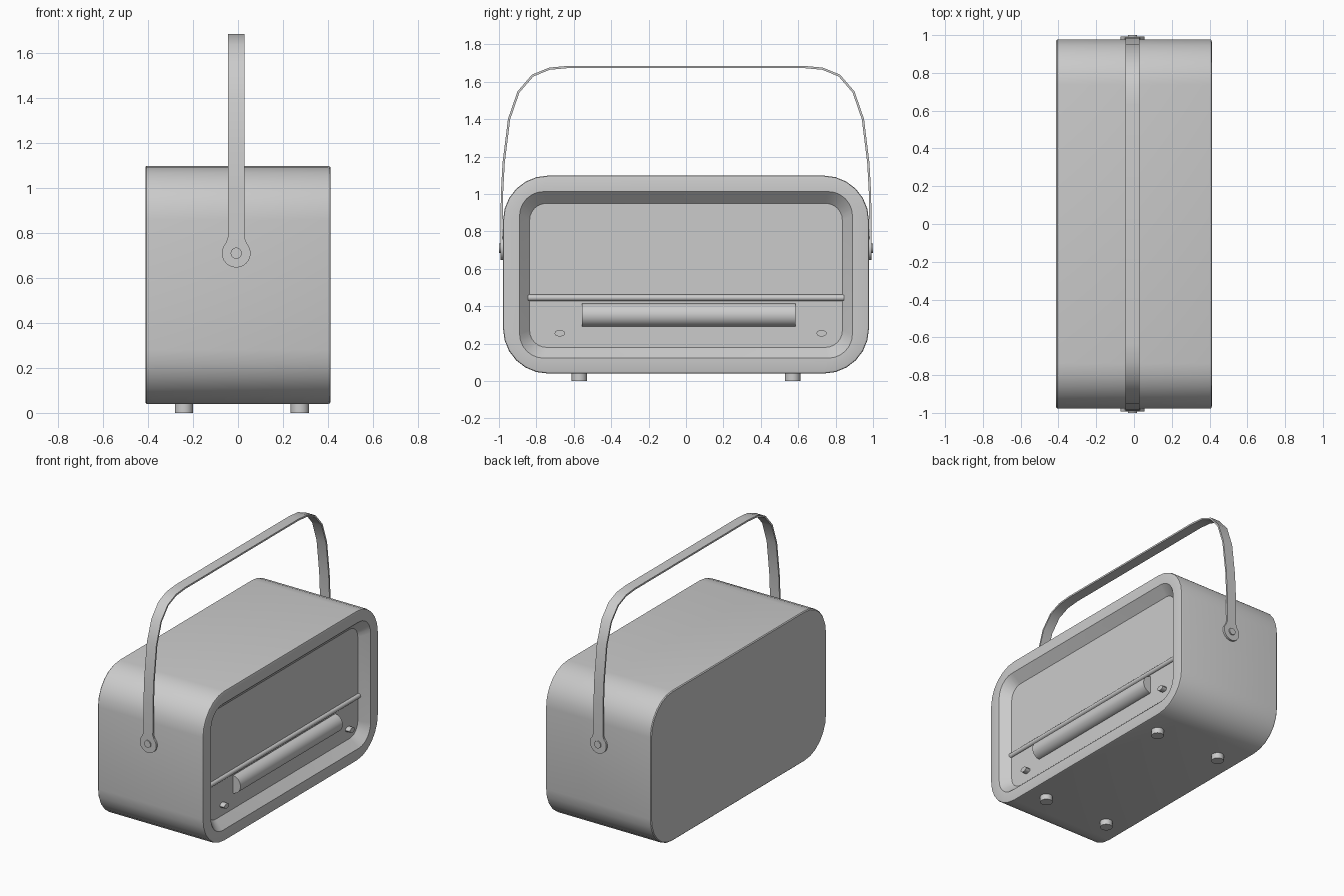
import bpy, math
from mathutils import Vector

if "Cube" in bpy.data.objects:
    bpy.data.objects.remove(bpy.data.objects["Cube"], do_unlink=True)

grey = bpy.data.materials.new("plain_grey")
grey.use_nodes = True
COLOUR = (0.6, 0.6, 0.6, 1)
grey.diffuse_color = COLOUR
grey.node_tree.nodes["Principled BSDF"].inputs["Base Color"].default_value = COLOUR

PANEL_X = 0.35   # depth of the recessed face
PIVOT_X = -0.008
PIVOT_Z = 0.71


def finish(obj, name, angle=35):
    obj.name = name
    obj.data.materials.append(grey)
    bpy.ops.object.select_all(action="DESELECT")
    obj.select_set(True)
    bpy.context.view_layer.objects.active = obj
    bpy.ops.object.shade_smooth_by_angle(angle=math.radians(angle))
    return obj


def loft(name, rings, angle=35):
    """Skin a list of equal rings and cap both ends."""
    n = len(rings[0])
    verts = [p for ring in rings for p in ring]
    faces = []
    for k in range(len(rings) - 1):
        for i in range(n):
            j = (i + 1) % n
            faces.append((k * n + i, k * n + j, (k + 1) * n + j, (k + 1) * n + i))
    faces.append(tuple(reversed(range(n))))
    faces.append(tuple(range(len(verts) - n, len(verts))))
    mesh = bpy.data.meshes.new(name)
    mesh.from_pydata(verts, [], faces)
    obj = bpy.data.objects.new(name, mesh)
    bpy.context.collection.objects.link(obj)
    bpy.context.view_layer.objects.active = obj
    obj.select_set(True)
    bpy.ops.object.mode_set(mode="EDIT")
    bpy.ops.mesh.select_all(action="SELECT")
    bpy.ops.mesh.normals_make_consistent(inside=False)
    bpy.ops.object.mode_set(mode="OBJECT")
    return finish(obj, name, angle)


def rounded_ring(x, half_y, bottom, top, radius, steps=6):
    """Rounded rectangle facing along x."""
    mid, half_z = (bottom + top) / 2, (top - bottom) / 2
    ring = []
    for corner, (sy, sz) in enumerate([(1, 1), (-1, 1), (-1, -1), (1, -1)]):
        for s in range(steps + 1):
            a = math.pi / 2 * (corner + s / steps)
            ring.append((x, sy * (half_y - radius) + radius * math.cos(a),
                         mid + sz * (half_z - radius) + radius * math.sin(a)))
    return ring


def cylinder(name, centre, axis, radius, length, sides=24, scale=(1, 1)):
    bpy.ops.mesh.primitive_cylinder_add(vertices=sides, radius=radius, depth=length)
    obj = bpy.context.object
    turn = Vector(axis).to_track_quat("Z", "Y").to_matrix()
    for v in obj.data.vertices:
        p = turn @ v.co
        v.co = Vector((p.x, p.y * scale[0], p.z * scale[1])) + Vector(centre)
    return finish(obj, name)


# Case: closed back, thin softened edges, rim and tapered recess
loft("case", [
    rounded_ring(-0.412, 0.972, 0.046, 1.092, 0.234),
    rounded_ring(-0.406, 0.978, 0.04, 1.098, 0.24),
    rounded_ring(0.4, 0.978, 0.04, 1.098, 0.24),
    rounded_ring(0.409, 0.975, 0.043, 1.095, 0.237),
    rounded_ring(0.412, 0.966, 0.052, 1.086, 0.228),
    rounded_ring(0.412, 0.89, 0.122, 1.013, 0.13),
    rounded_ring(PANEL_X, 0.836, 0.18, 0.95, 0.09),
])

# Divider rail across the recessed face
cylinder("divider_rail", (PANEL_X, 0, 0.445), (0, 1, 0), 0.017, 1.69, 12)

# Long half-round tuning drum
cylinder("tuning_drum", (PANEL_X - 0.005, 0.015, 0.353), (0, 1, 0), 0.063, 1.14, 32)

# Small oval knobs
for name, y in (("right_knob", -0.675), ("left_knob", 0.725)):
    cylinder(name, (PANEL_X + 0.01, y, 0.255), (1, 0, 0), 0.028, 0.05, 12, (1, 0.62))

# Feet
for x in (-0.24, 0.275):
    for y in (-0.57, 0.57):
        cylinder("foot", (x, y, 0.025), (0, 0, 1), 0.041, 0.05)

# Carrying handle: flat strap, flared towards its pivots (y, z, half width)
half = [(0.986, PIVOT_Z, 0.056), (0.986, 0.745, 0.05), (0.986, 0.78, 0.037),
        (0.984, 1.0, 0.037), (0.975, 1.165, 0.037), (0.946, 1.4, 0.037),
        (0.896, 1.545, 0.037), (0.82, 1.633, 0.037), (0.73, 1.67, 0.037),
        (0.63, 1.679, 0.037)]
path = half + [(-y, z, w) for y, z, w in reversed(half)]
rings = []
for i, (y, z, w) in enumerate(path):
    before, after = path[max(i - 1, 0)], path[min(i + 1, len(path) - 1)]
    along = Vector((0, after[0] - before[0], after[1] - before[1])).normalized()
    out = along.cross(Vector((1, 0, 0))) * 0.006
    centre = Vector((PIVOT_X, y, z))
    side = Vector((w, 0, 0))
    rings.append([centre + side + out, centre - side + out,
                  centre - side - out, centre + side - out])
loft("carrying_handle", rings)

# Handle pivots
for label, s in (("front", -1), ("back", 1)):
    cylinder(label + "_pivot_disc", (PIVOT_X, s * 0.984, PIVOT_Z), (0, 1, 0), 0.064, 0.016)
    cylinder(label + "_pivot_pin", (PIVOT_X, s * 0.987, PIVOT_Z), (0, 1, 0), 0.025, 0.026, 16)
